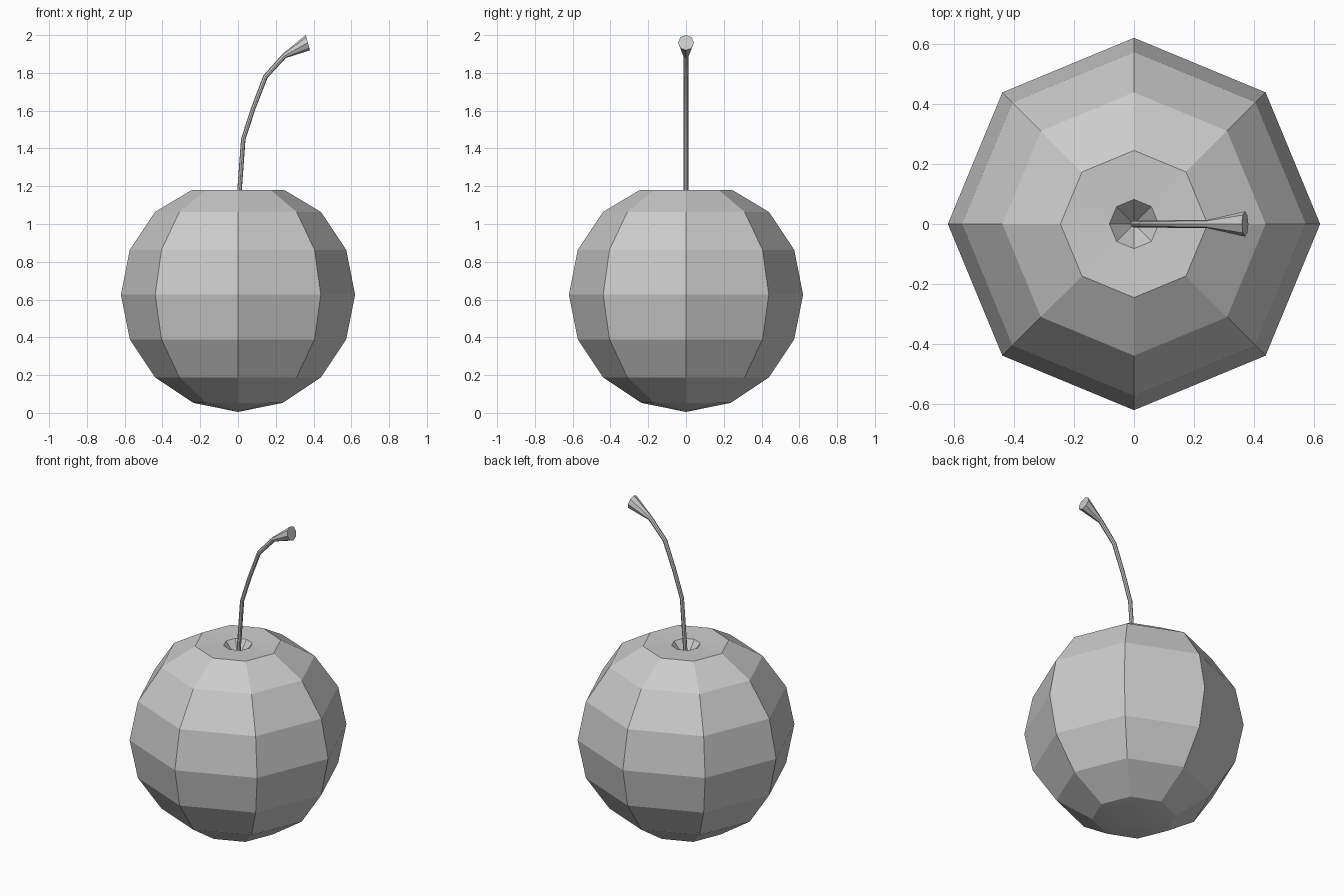
import bpy, bmesh, math
from mathutils import Vector

if "Cube" in bpy.data.objects:
    bpy.data.objects.remove(bpy.data.objects["Cube"])

SIDES = 8


def loft(name, rings, smooth_angle):
    """Skin SIDES-gon rings given as (centre, radius, tilt about y); radius 0 = point."""
    bm = bmesh.new()
    loops = []
    for centre, radius, tilt in rings:
        c = Vector(centre)
        if radius == 0:
            loops.append([bm.verts.new(c)] * SIDES)
            continue
        u = Vector((math.cos(tilt), 0, -math.sin(tilt)))
        v = Vector((0, 1, 0))
        angles = [2 * math.pi * i / SIDES for i in range(SIDES)]
        loops.append([bm.verts.new(c + radius * (u * math.cos(a) + v * math.sin(a)))
                      for a in angles])
    for low, high in zip(loops, loops[1:]):
        for i in range(SIDES):
            j = (i + 1) % SIDES
            corners = list(dict.fromkeys((low[i], low[j], high[j], high[i])))
            bm.faces.new(corners)
    for end in (loops[0], loops[-1]):
        if len(set(end)) > 1:
            bm.faces.new(end)
    bmesh.ops.recalc_face_normals(bm, faces=bm.faces)
    mesh = bpy.data.meshes.new(name)
    bm.to_mesh(mesh)
    bm.free()
    obj = bpy.data.objects.new(name, mesh)
    bpy.context.collection.objects.link(obj)
    bpy.ops.object.select_all(action='DESELECT')
    obj.select_set(True)
    bpy.context.view_layer.objects.active = obj
    bpy.ops.object.shade_smooth_by_angle(angle=math.radians(smooth_angle))
    return obj


# Fruit: low-poly sphere with a flattened top and a small conical dimple
R, MID = 0.62, 0.626
fruit = [((0, 0, 0.005), 0, 0)]
for k in range(-3, 3):
    a = k * math.pi / 8
    fruit.append(((0, 0, MID + R * math.sin(a)), R * math.cos(a), 0))
fruit += [((0, 0, 1.18), 0.245, 0),
          ((0, 0, 1.172), 0.082, 0),
          ((0, 0, 1.07), 0, 0)]
loft("fruit", fruit, 20)

# Stem: thin bent tube that flares at the tip (x, z, radius, tilt in degrees)
stem = [(0.0, 1.07, 0.012, 2), (0.028, 1.45, 0.012, 10), (0.08, 1.61, 0.012, 19),
        (0.145, 1.78, 0.013, 32), (0.245, 1.89, 0.014, 52), (0.37, 1.96, 0.042, 75)]
loft("stem", [((x, 0, z), r, math.radians(t)) for x, z, r, t in stem], 20)
